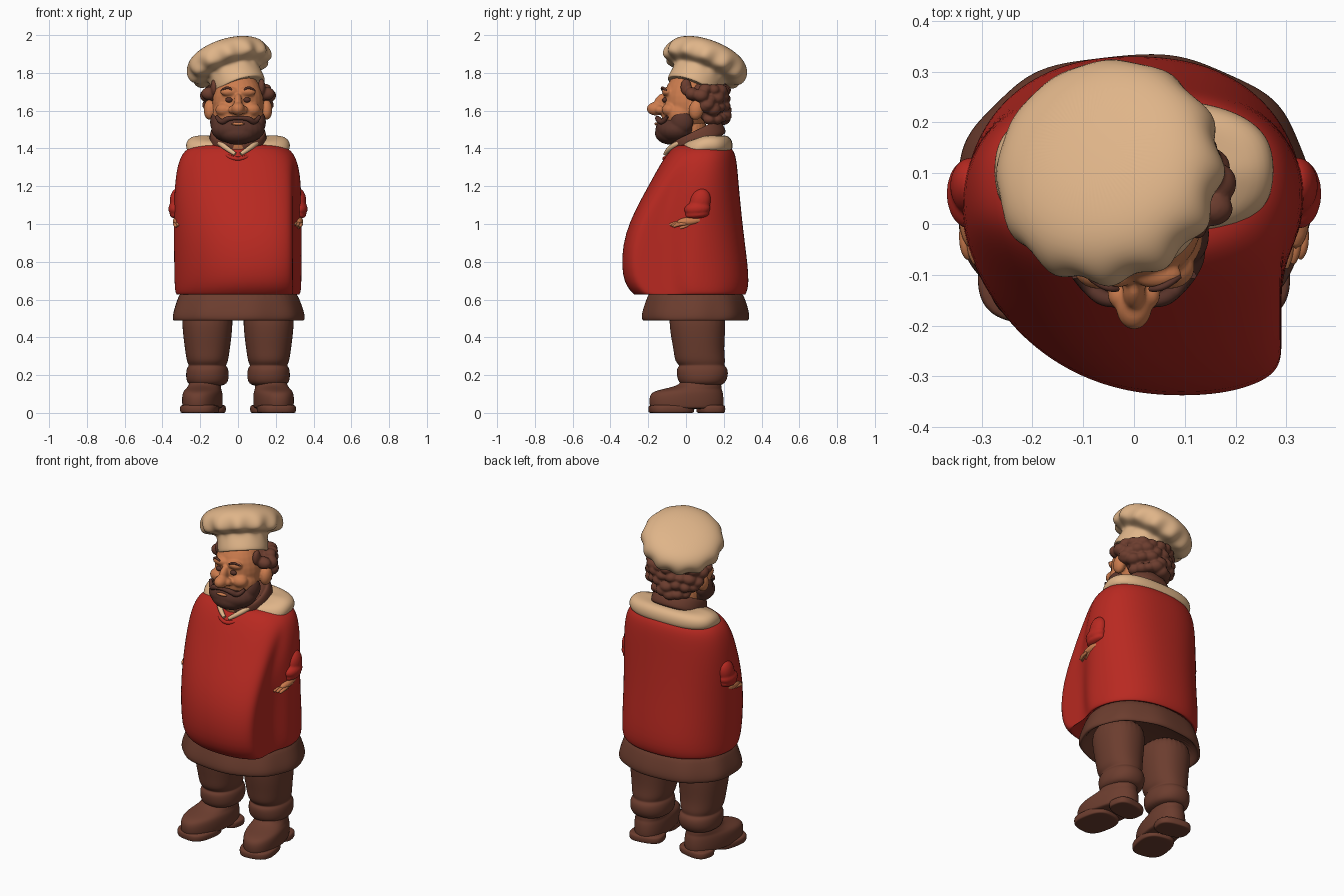
import bpy, bmesh, math, random
from mathutils import Matrix, Vector

random.seed(4)
SIDES = {"left": 1, "right": -1}
BOTH = SIDES.values()

if "Cube" in bpy.data.objects:
    bpy.data.objects.remove(bpy.data.objects["Cube"])


def material(name, *colour):
    mat = bpy.data.materials.new(name)
    mat.use_nodes = True
    mat.diffuse_color = (*colour, 1)
    shader = mat.node_tree.nodes["Principled BSDF"]
    shader.inputs["Base Color"].default_value = (*colour, 1)
    return mat


red = material("red wool", .48, .022, .015)
cream = material("cream cloth", .74, .46, .25)
skin = material("warm skin", .6, .2, .075)
brown = material("brown cloth", .15, .047, .028)
dark = material("dark brown hair", .1, .034, .023)


def add_object(name, data, mat):
    data.materials.append(mat)
    obj = bpy.data.objects.new(name, data)
    bpy.context.collection.objects.link(obj)
    return obj


def finish_mesh(name, bm, mat):
    bmesh.ops.recalc_face_normals(bm, faces=bm.faces)
    mesh = bpy.data.meshes.new(name)
    bm.to_mesh(mesh)
    bm.free()
    mesh.shade_smooth()
    return add_object(name, mesh, mat)


def loft(name, mat, rings, centre=0, segments=28, power=2.2, lobes=0, place=None, bend=None):
    """Stack closed rings given as (height, half width, front, back, fold depth)."""
    bm = bmesh.new()
    loops = []
    for z, half_width, front, back, *folds in rings:
        loop = []
        for i in range(segments):
            angle = math.tau * i / segments
            swell = 1 + sum(folds) * math.cos(lobes * angle)
            c, s = [math.copysign(abs(v) ** (2 / power), v) * swell
                    for v in (math.cos(angle), math.sin(angle))]
            point = Vector((centre + half_width * c, (front + back + (back - front) * s) / 2, z))
            loop.append(bm.verts.new(bend(point) if bend else point))
        loops.append(loop)
    for lower, upper in zip(loops, loops[1:]):
        for i in range(segments):
            bm.faces.new((lower[i - 1], lower[i], upper[i], upper[i - 1]))
    bm.faces.new(loops[0])
    bm.faces.new(loops[-1])
    if place:
        bm.transform(place)
    subdivision = finish_mesh(name, bm, mat).modifiers.new("Smooth", "SUBSURF")
    subdivision.levels = subdivision.render_levels = 2


def blobs(name, mat, items, fuse=True):
    """Ellipsoids given as (centre, radii, optional nod angle), fused into one soft form."""
    bm = bmesh.new()
    for centre, radii, *nod in items:
        matrix = (Matrix.Translation(centre) @ Matrix.Rotation(sum(nod), 4, "X")
                  @ Matrix.Diagonal((*radii, 1)))
        bmesh.ops.create_uvsphere(bm, u_segments=24, v_segments=16, radius=1, matrix=matrix)
    obj = finish_mesh(name, bm, mat)
    if fuse:
        remesh = obj.modifiers.new("Fuse", "REMESH")
        remesh.mode = "VOXEL"
        remesh.voxel_size = .006
        remesh.use_smooth_shade = True
        obj.modifiers.new("Soften", "SMOOTH").iterations = 5


def tube(name, mat, paths, width):
    """Round strokes through control points, thinner at both ends."""
    curve = bpy.data.curves.new(name, "CURVE")
    curve.dimensions = "3D"
    curve.bevel_depth = width
    curve.bevel_resolution = 3
    curve.use_fill_caps = True
    curve.resolution_u = 8
    for path in paths:
        spline = curve.splines.new("NURBS")
        spline.points.add(len(path) - 1)
        spline.use_endpoint_u = True
        spline.order_u = 3
        for i, point in enumerate(path):
            spline.points[i].co = (*point, 1)
            spline.points[i].radius = .6 + .5 * math.sin(math.pi * i / (len(path) - 1))
    add_object(name, curve, mat)


def hoops(profile):
    """Turn (height, radius, fold depth) into round rings for a loft."""
    return [(z, r, -r, r, *folds) for z, r, *folds in profile]


def pair(*points):
    """A path and its mirror image."""
    return [[(side * x, y, z) for x, y, z in points] for side in BOTH]


def skew_belly(point):
    """Narrow the front and let it sag to one side, with a flat edge there."""
    ahead = max(0, -point.y)
    point.x = min(point.x + .28 * ahead, .345 - min(.055, ahead))
    return point


def slope_forward(point):
    point.z -= .35 * max(0, .1 - point.y)
    return point


# Sweater with a sagging belly
loft("sweater", red, [
    (.67, .28, -.2, .27), (.62, .32, -.27, .31), (.63, .335, -.28, .32), (.7, .34, -.345, .34),
    (.95, .345, -.34, .305), (1.2, .34, -.2, .28), (1.33, .318, -.13, .27),
    (1.39, .285, -.085, .255), (1.42, .23, -.05, .22), (1.42, .1, 0, .15)], power=2.3, segments=36, bend=skew_belly)
tube("neckline_trim", red, [[(-.13, 0, 1.42), (0, -.23, 1.27), (.13, 0, 1.42)]], .013)

# Tunic skirt below the sweater, hollow underneath
loft("tunic_skirt", brown, [
    (.6, .27, -.15, .26), (.5, .32, -.2, .31), (.48, .345, -.225, .325, .01), (.51, .355, -.24, .34, .015),
    (.6, .325, -.21, .315, .01), (.68, .29, -.18, .28)], segments=54, lobes=9)

# Shoulders, neck and collars
loft("shirt_yoke", cream, [
    (1.37, .25, -.03, .23), (1.4, .28, -.04, .25), (1.45, .275, -.03, .245),
    (1.475, .22, -.01, .21), (1.46, .08, .05, .15)], power=2.6, bend=slope_forward)
loft("neck", skin, hoops([(-.12, .08), (0, .1), (.15, .1)]), place=Matrix.Translation((0, .01, 1.45)))
loft("tunic_collar", brown, hoops([(-.05, .13), (-.045, .155), (.03, .15), (.045, .13), (-.02, .09)]),
     place=Matrix.Translation((0, .06, 1.46)) @ Matrix.Rotation(.45, 4, "X"))
tube("shirt_collar", cream, pair((.11, 0, 1.44), (.09, -.08, 1.42), (.015, -.11, 1.37)), .017)

# Head with nose, cheeks, brow ridge and ears in one soft form
blobs("head", skin, [((0, .01, 1.645), (.135, .13, .165)), ((0, -.025, 1.58), (.135, .105, .1)),
                     ((0, -.16, 1.61), (.036, .048, .036)), ((0, -.135, 1.645), (.022, .032, .05), -.5)]
      + [((side * .07, -.085, 1.605), (.05, .043, .037)) for side in BOTH]
      + [((side * .045, -.1, 1.7), (.05, .027, .025)) for side in BOTH]
      + [((side * .03, -.14, 1.605), (.022, .026, .022)) for side in BOTH]
      + [((side * .15, .055, 1.605), (.032, .04, .055), -.2) for side in BOTH])
blobs("eyes", dark, [((side * .048, -.112, 1.657), (.019, .014, .014)) for side in BOTH], fuse=False)
tube("eyebrows", dark, pair((.032, -.128, 1.71), (.055, -.13, 1.735), (.09, -.103, 1.705)), .008)

# Beard, moustache and lip
blobs("beard", dark, [((0, -.05, 1.5), (.142, .112, .078)), ((0, -.08, 1.48), (.105, .085, .06))]
      + [((side * .108, -.02, 1.54), (.04, .06, .06)) for side in BOTH])
tube("moustache", dark, pair((0, -.15, 1.56), (.05, -.155, 1.565), (.09, -.125, 1.53), (.115, -.1, 1.57)), .015)
blobs("lower_lip", skin, [((0, -.157, 1.53), (.035, .01, .008))], fuse=False)

# Curly hair: two base masses, then uneven curls round the back and temples
curls = [((0, .085, 1.665), (.15, .115, .105)), ((0, .11, 1.6), (.125, .09, .065))]
for row in range(4):
    spread = .145 if row else .11
    for i in range(9):
        angle = math.pi * (i + row % 2 / 2) / 8.5
        x, y = spread * math.cos(angle), .08 + .12 * math.sin(angle)
        if row > 1 or y > .1:
            size = random.uniform(.03, .045)
            z = 1.565 + .05 * row + random.uniform(-.015, .015)
            curls.append(((x, y, z), (size, size, size * .8)))
for side in BOTH:
    curls += [((side * .15, .03, 1.69), (.045, .035, .035)), ((side * .165, .08, 1.68), (.037, .04, .035)),
              ((side * .125, 0, 1.725), (.02, .03, .045)), ((side * .15, .11, 1.63), (.04, .04, .03))]
blobs("curly_hair", brown, curls)

# Tall pleated hat, leaning back and to one side
lean = Vector((0, 0, 1)).rotation_difference(Vector((-.34, .4, 1))).to_matrix().to_4x4()
loft("hat", cream, hoops([
    (-.01, .12), (-.02, .135), (0, .14), (.07, .137), (.085, .15, .03), (.09, .185, .06), (.1, .215, .05),
    (.14, .228, .03), (.19, .22), (.23, .17), (.25, .07)]),
    segments=84, lobes=12, power=2, place=Matrix.Translation((.008, .036, 1.735)) @ lean,
    bend=lambda point: point + Vector((-.1, .12, 0)) * max(0, point.z))

# Limbs, built for both sides
for label, side in SIDES.items():
    # Trouser leg with a rolled cuff
    loft(label + "_trouser_leg", brown, [
        (.14, .08, -.01, .18), (.16, .11, -.04, .21), (.2, .115, -.05, .225), (.24, .11, -.05, .22),
        (.25, .095, -.03, .2), (.27, .11, -.06, .21), (.33, .118, -.065, .2), (.45, .135, -.09, .21),
        (.58, .135, -.09, .21)], centre=side * .162)

    # Boot turned outwards, with a split sole
    turn = Matrix.Translation((side * .178, .06, 0)) @ Matrix.Rotation(side * .18, 4, "Z")
    loft(label + "_boot", brown, [
        (.02, .095, -.245, .13), (.03, .1, -.255, .14), (.07, .103, -.26, .142), (.11, .1, -.25, .137),
        (.125, .09, -.19, .13), (.14, .086, -.12, .13), (.16, .08, -.085, .125), (.19, .08, -.08, .12)], place=turn)
    for part, toe, heel in (("sole", -.25, -.03), ("heel", .01, .135)):
        loft(label + "_boot_" + part, brown, [
            (z, .09 + rim, toe - rim, heel + rim)
            for z, rim in ((0, 0), (0, .01), (.035, .012), (.045, 0))], power=2.8, place=turn)

    # Short sleeve and its cuff
    blobs(label + "_sleeve", red, [((side * .32, .075, 1.12), (.042, .055, .07), -.3),
                                   ((side * .324, .06, 1.08), (.045, .07, .04), .1),
                                   ((side * .32, .06, 1.05), (.042, .065, .022), .1)])

    # Hand reaching forward
    blobs(label + "_palm", skin, [((side * .318, .02, 1.015), (.028, .07, .024), .1)])
    fingers = []
    for i in range(4):
        x, z = .294 + .014 * i, 1.015 - .005 * i
        fingers.append([(side * x, 0, z), (side * x, -.05, z), (side * (x - .01), -.095 + .01 * i, z - .015)])
    thumb = [(side * .33, .03, 1.01), (side * .325, 0, .985), (side * .315, -.03, .98)]
    tube(label + "_fingers", skin, fingers + [thumb], .011)
